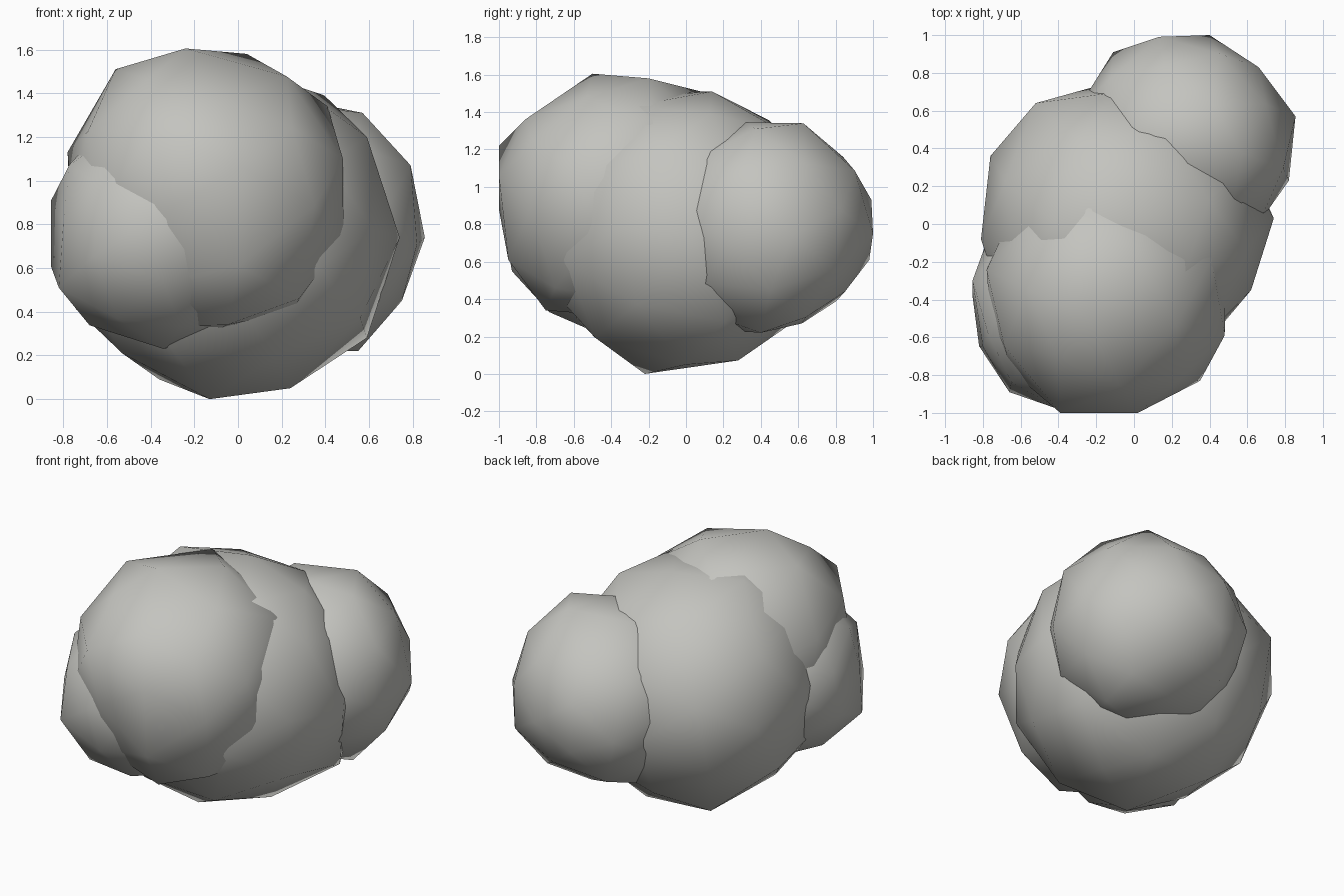
import bpy, bmesh, random
from mathutils import Vector, Quaternion

if "Cube" in bpy.data.objects:
    bpy.data.objects.remove(bpy.data.objects["Cube"])

random.seed(11)
G = random.gauss

stone = bpy.data.materials.new("warm grey")
stone.diffuse_color = (0.55, 0.55, 0.52, 1)
stone.use_nodes = True
stone.node_tree.nodes["Principled BSDF"].inputs["Base Color"].default_value = stone.diffuse_color

# unit faceted ball shared by every lobe
bm = bmesh.new()
bmesh.ops.create_icosphere(bm, subdivisions=2, radius=1)
UNIT = [v.co.copy() for v in bm.verts]
bm.free()

AXES = {"front": (0, 2), "right": (1, 2), "top": (0, 1), "solid": (0, 1, 2)}


def gap(p, target, axes):
    return sum((p[k] - t) ** 2 for k, t in zip(axes, target))


def misfit(q, c, r, low, high, corners):
    """How far the ball's corners are from the outline corners of each view."""
    m = q.to_matrix() * r
    pts = [tuple(m @ u + c) for u in UNIT]
    total = 0
    for view, outline in corners.items():
        axes = AXES[view]
        for t in outline:
            total += min(0.025, min(gap(p, t, axes) for p in pts))
    for k in range(3):
        lo, hi = min(p[k] for p in pts), max(p[k] for p in pts)
        total += 3 * (max(0, low[k] - lo) ** 2 + max(0, hi - high[k]) ** 2)
    return total


def lobe(name, centre, radius, low, high, corners):
    """Ball turned, then nudged, so its facets meet the given outline corners."""
    c0 = Vector(centre)
    tries = []
    for n in range(600):
        q = Quaternion((G(0, 1), G(0, 1), G(0, 1), G(0, 1))).normalized()
        tries.append((misfit(q, c0, radius, low, high, corners), n, q))
    tries.sort(key=lambda t: t[:2])
    best = None
    for cost, _, q in tries[:6]:
        c, r = c0.copy(), radius
        for n in range(350):
            s = 0.06 * (1 - n / 360)
            q2 = Quaternion([x + G(0, s) for x in q]).normalized()
            c2 = c + Vector((G(0, s), G(0, s), G(0, s))) * 0.15
            r2 = r + G(0, s) * 0.1
            e = misfit(q2, c2, r2, low, high, corners)
            e += 0.5 * (c2 - c0).length_squared + 0.5 * (r2 - radius) ** 2
            if e < cost:
                cost, q, c, r = e, q2, c2, r2
        if best is None or cost < best[0]:
            best = (cost, q, c, r)
    _, q, c, r = best
    bpy.ops.mesh.primitive_ico_sphere_add(subdivisions=2, radius=r)
    ob = bpy.context.object
    ob.name = name
    mesh = ob.data
    mesh.transform(q.to_matrix().to_4x4())
    for v in mesh.vertices:
        v.co += c
    # uneven surface: pull the nearest corners onto the outline
    start = [v.co.copy() for v in mesh.vertices]
    moved = {}
    for view in ("solid", "front", "right", "top"):
        axes = AXES[view]
        used = set()
        for t in corners.get(view, ()):
            def score(i):
                depth = sum((start[i][k] - c[k]) ** 2 for k in range(3) if k not in axes)
                return gap(start[i], t, axes) + 0.05 * depth
            i = min((i for i in range(len(start)) if i not in used), key=score)
            if gap(start[i], t, axes) < 0.045:
                used.add(i)
                for k, x in zip(axes, t):
                    if (i, k) not in moved:
                        moved[i, k] = x
                        mesh.vertices[i].co[k] = x
    for v in mesh.vertices:
        v.co = [min(max(v.co[k], low[k]), high[k]) for k in range(3)]
    for p in mesh.polygons:
        p.use_smooth = True
    mesh.materials.append(stone)


# large middle lobe, touching the ground
lobe("middle_lobe", (-0.035, -0.03, 0.755), 0.785, (-.81, -.85, 0), (.74, .74, 1.51), {
    "solid": [(-.13, -.22, 0), (.24, 0, .05), (-.36, .26, .09), (.74, .03, .74)],
    "front": [(.59, 1.2), (.59, .28), (-.53, .21)],
    "right": [(.14, 1.51), (0, 1.51)],
    "top": [(.62, -.35), (-.76, .36), (-.81, -.08), (-.52, .64), (-.16, .74)]})

# upper front lobe
lobe("upper_front_lobe", (-0.15, -0.37, 0.95), 0.665, (-.78, -1, .3), (.485, .3, 1.605), {
    "solid": [(-.24, -.5, 1.605), (.04, -.2, 1.58), (.28, -.7, .46), (-.05, -.75, .34),
              (-.24, .08, 1.51)],
    "front": [(-.56, 1.51), (-.78, 1.13), (.41, 1.34), (.48, 1.1)],
    "right": [(-.86, 1.36), (-1, 1.22), (-1, .88), (-.95, .61)],
    "top": [(.02, -1), (-.39, -.98), (.35, -.83), (.47, -.59), (-.65, -.78), (-.76, -.5)]})

# small lower left lobe
lobe("lower_left_lobe", (-0.335, -0.455, 0.75), 0.53, (-.855, -.98, .23), (.2, .1, 1.3), {
    "solid": [(-.855, -.3, .91)],
    "front": [(-.82, .51), (-.51, .3), (-.34, .23), (-.06, .33)],
    "right": [(-.73, .33), (-.5, .26)],
    "top": [(-.8, -.65), (-.66, -.89), (-.4, -.98)]})

# back right lobe
lobe("back_right_lobe", (0.25, 0.42, 0.785), 0.6, (-.35, -.2, .22), (.855, 1, 1.345), {
    "solid": [(.4, 1, .75), (.855, .57, .74)],
    "front": [(.79, 1.07), (.57, 1.31), (.42, 1.34), (.55, .22), (.75, .45)],
    "right": [(.32, 1.345), (.53, 1.32), (.84, 1.16), (.85, .44), (.62, .27), (.4, .22)],
    "top": [(-.11, .91), (.15, .98), (.66, .83), (.82, .23)]})
